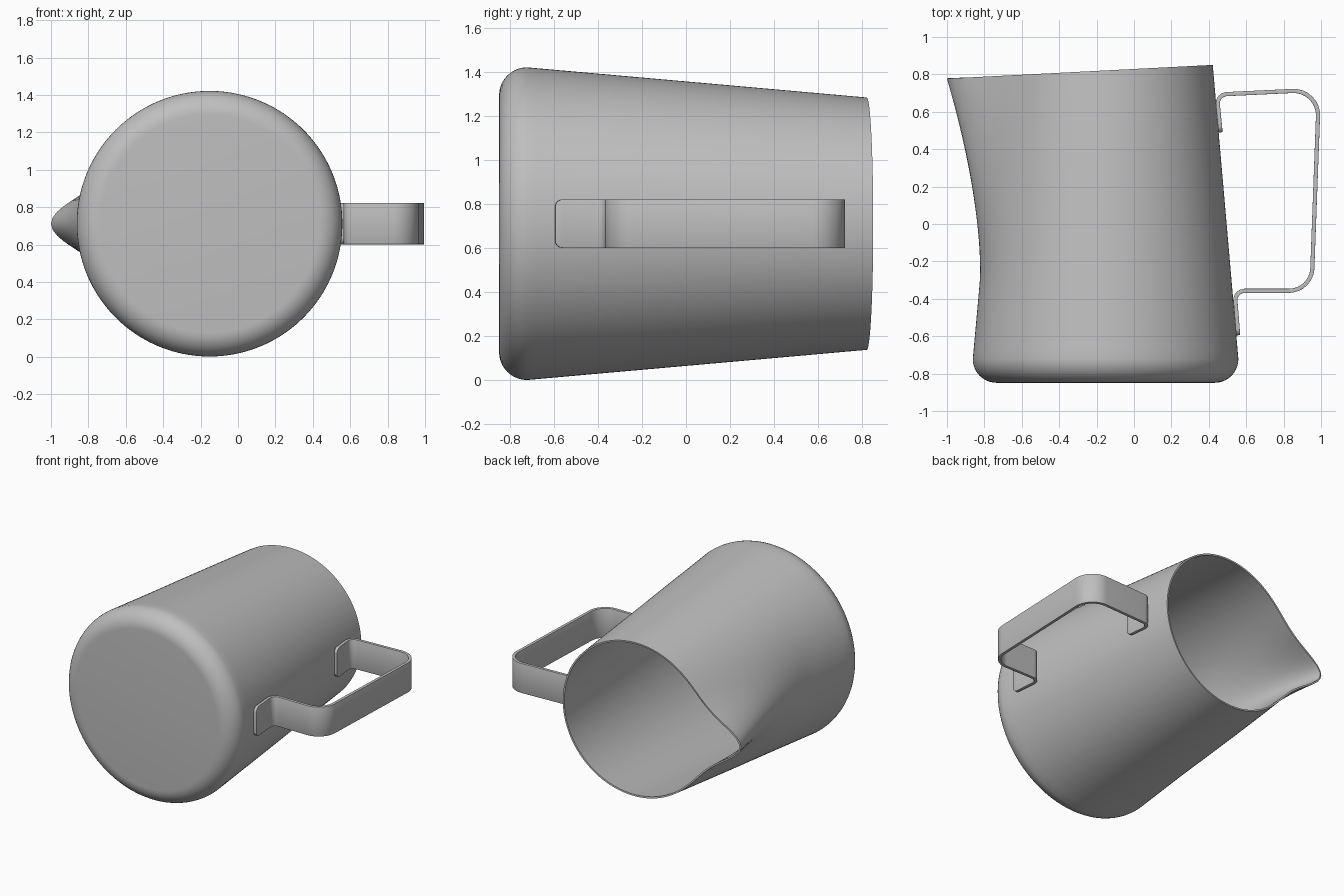
import bpy, bmesh, math
from mathutils import Vector

if "Cube" in bpy.data.objects:
    bpy.data.objects.remove(bpy.data.objects["Cube"])

steel = bpy.data.materials.new("brushed_steel_grey")
steel.use_nodes = True
grey = (0.52, 0.52, 0.52, 1)
steel.diffuse_color = grey
steel.node_tree.nodes["Principled BSDF"].inputs["Base Color"].default_value = grey

CX, CZ = -0.152, 0.712         # axis of the jug, which lies along y
Y_BASE, Y_WALL, Y_RIM = -0.849, -0.722, 0.821
R_WALL, R_RIM = 0.71, 0.573


def finish(name, bm, thickness, offset, bevel=0.0):
    """Turn a sheet into a solid, smooth-shaded object."""
    mesh = bpy.data.meshes.new(name)
    bm.to_mesh(mesh)
    bm.free()
    obj = bpy.data.objects.new(name, mesh)
    bpy.context.collection.objects.link(obj)
    mesh.materials.append(steel)
    bpy.ops.object.select_all(action='DESELECT')
    obj.select_set(True)
    bpy.context.view_layer.objects.active = obj
    solid = obj.modifiers.new("thickness", 'SOLIDIFY')
    solid.thickness, solid.offset = thickness, offset
    bpy.ops.object.modifier_apply(modifier=solid.name)
    if bevel:
        edge = obj.modifiers.new("soft_edges", 'BEVEL')
        edge.width, edge.segments = bevel, 2
        edge.limit_method, edge.angle_limit = 'ANGLE', math.radians(50)
        bpy.ops.object.modifier_apply(modifier=edge.name)
    bpy.ops.object.shade_smooth_by_angle(angle=math.radians(35))


# Jug body: rounded base, tapered wall, spout pulled out towards -x
def wall_point(u, a):
    """u runs from base to rim, a is the angle away from the spout."""
    y = Y_WALL + u * (Y_RIM - Y_WALL)
    r = R_WALL + u * (R_RIM - R_WALL)
    t = max(0.0, (y + 0.3) / (Y_RIM + 0.3))
    spread = math.radians(9) * (1 + 0.6 * (1 - t))
    falloff = math.exp(1 - math.hypot(a / spread, 1))
    r += 0.275 * t ** 1.5 * falloff
    x = CX - r * math.cos(a)
    return x, y + u * 0.0514 * (x - CX), CZ + r * math.sin(a)


def base_point(phi, a):
    b = Y_WALL - Y_BASE
    r = R_WALL - b + b * math.sin(phi)
    return CX - r * math.cos(a), Y_WALL - b * math.cos(phi), CZ + r * math.sin(a)


SEGS, ROWS, ARC = 160, 28, 10
angles = [-math.pi + 2 * math.pi * i / SEGS for i in range(SEGS)]
bm = bmesh.new()
rings = [[bm.verts.new(base_point(math.pi / 2 * k / ARC, a)) for a in angles]
         for k in range(ARC)]
rings += [[bm.verts.new(wall_point(k / ROWS, a)) for a in angles]
          for k in range(ROWS + 1)]
for low, high in zip(rings, rings[1:]):
    for i in range(SEGS):
        j = (i + 1) % SEGS
        bm.faces.new((low[i], low[j], high[j], high[i]))
bm.faces.new(rings[0][::-1])
finish("jug_body", bm, 0.012, -1)


# Handle: bent flat strap with rounded ends
def fillet(corners):
    """Round the corners (x, y, radius) of a path."""
    pts = [Vector(corners[0][:2])]
    for before, here, after in zip(corners, corners[1:], corners[2:]):
        p, radius = Vector(here[:2]), here[2]
        d1 = (Vector(before[:2]) - p).normalized()
        d2 = (Vector(after[:2]) - p).normalized()
        half = math.acos(d1.dot(d2)) / 2
        centre = p + (d1 + d2).normalized() * radius / math.sin(half)
        reach = radius / math.tan(half)
        v1, v2 = p + d1 * reach - centre, p + d2 * reach - centre
        pts += [centre + v1.lerp(v2, k / 10).normalized() * radius for k in range(11)]
    return pts + [Vector(corners[-1][:2])]


path = fillet([(0.557, -0.595, 0), (0.538, -0.357, 0.05), (0.949, -0.357, 0.125),
               (0.989, 0.718, 0.13), (0.443, 0.692, 0.05), (0.463, 0.49, 0)])
HALF, CORNER = 0.11, 0.035


def round_end(end, inner):
    """Samples (point, half width) giving a strap end its round corners."""
    d = (inner - end).normalized()
    out = []
    for k in range(7):
        phi = math.pi / 2 * k / 6
        out.append((end + d * CORNER * (1 - math.cos(phi)),
                    HALF - CORNER + CORNER * math.sin(phi)))
    return out


samples = (round_end(path[0], path[1]) + [(p, HALF) for p in path[1:-1]]
           + round_end(path[-1], path[-2])[::-1])
bm = bmesh.new()
rows = [[bm.verts.new((p.x, p.y, CZ + s * w)) for s in (-1, 1)] for p, w in samples]
for (a, b), (c, d) in zip(rows, rows[1:]):
    bm.faces.new((a, b, d, c))
finish("handle_strap", bm, 0.022, 0, 0.005)
